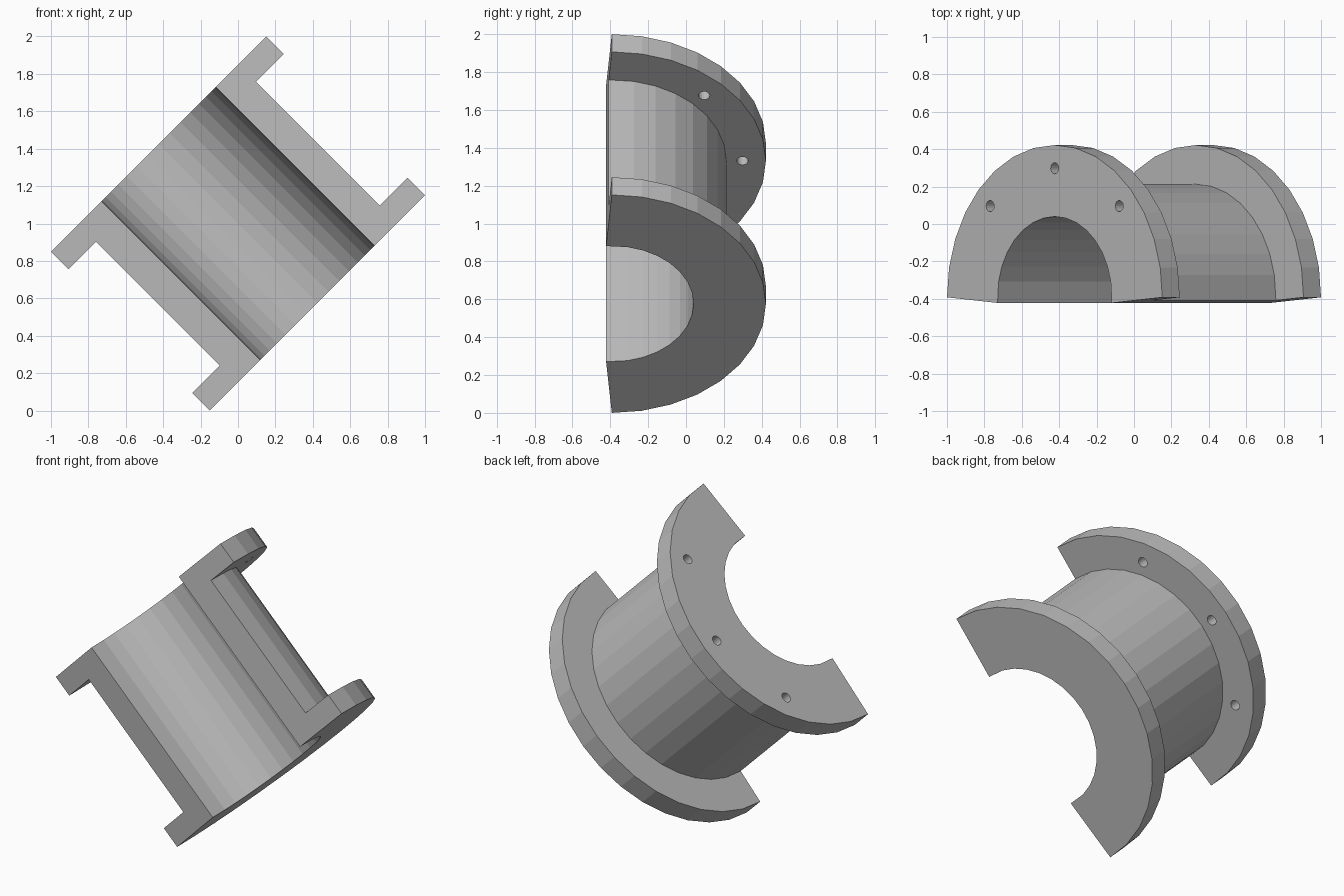
import bpy, bmesh, math
from mathutils import Matrix

cube = bpy.data.objects.get("Cube")
if cube:
    bpy.data.objects.remove(cube, do_unlink=True)

BORE, BARREL, RIM = 0.432, 0.605, 0.814
HALF, INNER = 0.6, 0.468
SEGMENTS = 16
UNDERCUT = 0.03     # how far the bore edge dips below the split plane

grey = bpy.data.materials.new("cast_grey")
grey.use_nodes = True
colour = (0.5, 0.5, 0.5, 1)
grey.diffuse_color = colour
grey.node_tree.nodes["Principled BSDF"].inputs["Base Color"].default_value = colour


def make_object(name, bm):
    bmesh.ops.recalc_face_normals(bm, faces=bm.faces)
    mesh = bpy.data.meshes.new(name)
    bm.to_mesh(mesh)
    bm.free()
    mesh.materials.append(grey)
    obj = bpy.data.objects.new(name, mesh)
    bpy.context.collection.objects.link(obj)
    return obj


# Half bushing: flanged section swept through half a turn about local z
top_half = [(BORE, HALF), (RIM, HALF), (RIM, INNER), (BARREL, INNER)]
section = top_half + [(r, -z) for r, z in reversed(top_half)]
bm = bmesh.new()
rings = []
for i in range(SEGMENTS + 1):
    a = math.pi * i / SEGMENTS
    at_end = i in (0, SEGMENTS)
    ring = []
    for r, z in section:
        dip = UNDERCUT * (RIM - r) / (RIM - BORE) if at_end else 0
        ring.append(bm.verts.new((r * math.cos(a), r * math.sin(a) - dip, z)))
    rings.append(ring)
count = len(section)
for a, b in zip(rings, rings[1:]):
    for j in range(count):
        k = (j + 1) % count
        bm.faces.new((a[j], a[k], b[k], b[j]))
bm.faces.new(rings[0])
bm.faces.new(rings[-1])
bushing = make_object("half_bushing", bm)

# Three bolt holes through the upper flange
bm = bmesh.new()
for angle in (45, 90, 135):
    a = math.radians(angle)
    place = Matrix.Translation((0.69 * math.cos(a), 0.69 * math.sin(a), (HALF + INNER) / 2))
    bmesh.ops.create_cone(bm, cap_ends=True, segments=16, radius1=0.03,
                          radius2=0.03, depth=0.3, matrix=place)
drills = make_object("bolt_hole_cutter", bm)
drills.hide_render = True

cut = bushing.modifiers.new("bolt_holes", 'BOOLEAN')
cut.operation = 'DIFFERENCE'
cut.solver = 'EXACT'
cut.object = drills
bpy.context.view_layer.objects.active = bushing
bpy.ops.object.modifier_apply(modifier=cut.name)
bpy.data.objects.remove(drills, do_unlink=True)

# Tilt the axis up to the left and stand the part on the ground
bushing.matrix_world = (Matrix.Translation((0, (UNDERCUT - RIM) / 2, 1))
                        @ Matrix.Rotation(math.radians(-45), 4, 'Y'))
